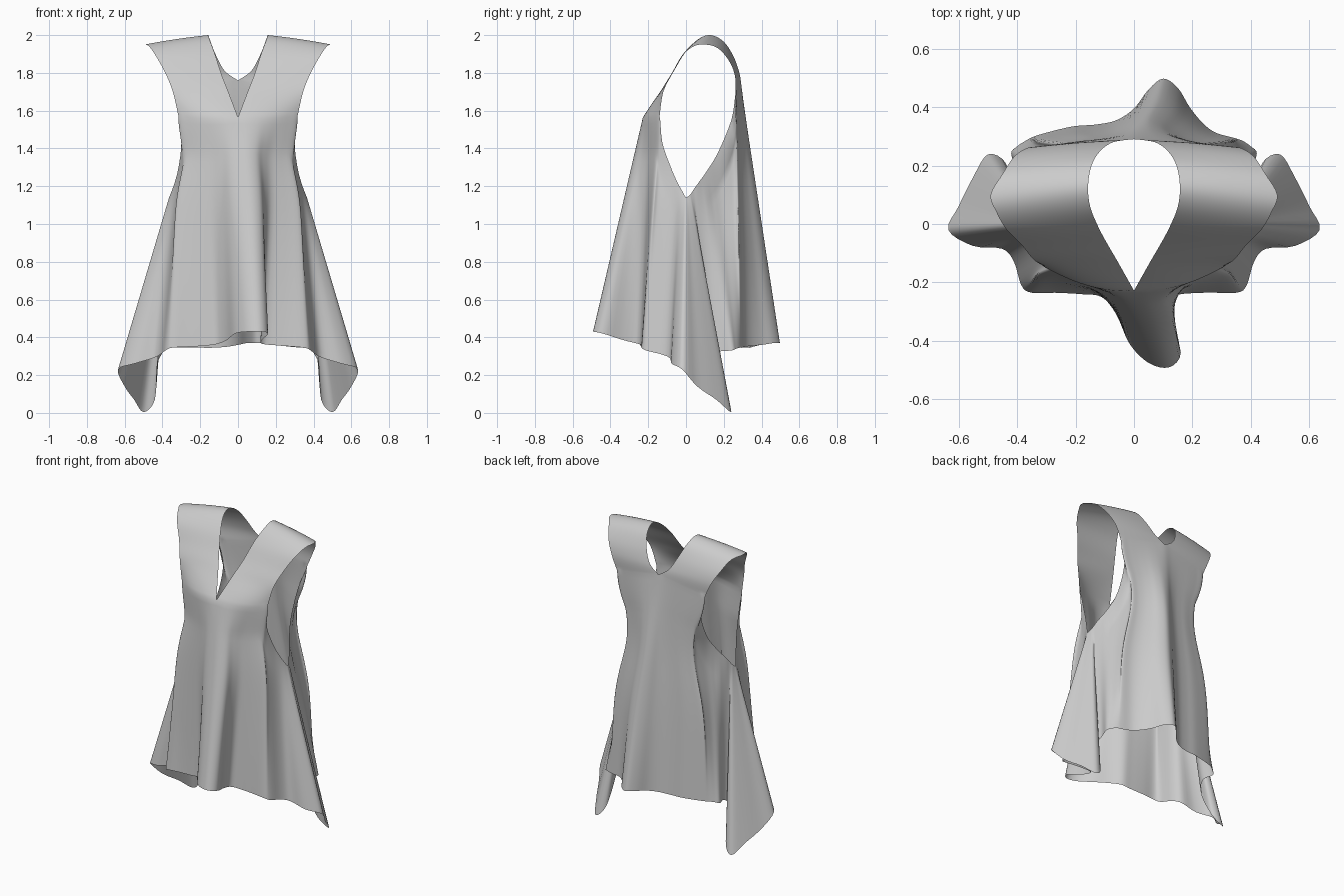
import bpy, bmesh, math
from mathutils import Vector as V

if "Cube" in bpy.data.objects:
    bpy.data.objects.remove(bpy.data.objects["Cube"])

N = 4        # samples between control columns
ROWS = 36    # rows from yoke to hem


def spline(p, i, t, closed):
    """Point on a smooth curve through p, after control i."""
    k = len(p)
    a, b, c, d = [p[(i + o) % k] if closed else p[min(max(i + o, 0), k - 1)]
                  for o in (-1, 0, 1, 2)]
    return 0.5 * (2 * b + (c - a) * t + (2 * a - 5 * b + 4 * c - d) * t * t
                  + (3 * b - a - 3 * c + d) * t ** 3)


def sample(pts, n, closed):
    segs = len(pts) if closed else len(pts) - 1
    out = [spline(pts, i, j / n, closed) for i in range(segs) for j in range(n)]
    return out if closed else out + [pts[-1]]


def vecs(rows):
    return [V(r) for r in rows]


def flip(v):
    return V((-v.x, v.y, v.z))


def clamp(v):
    return min(max(v, 0), 1)


# Neck edge and armhole edge, from the front over the shoulder to the back
neck = vecs([(0, -.228, 1.565), (.055, -.13, 1.71), (.09, -.07, 1.80), (.122, -.01, 1.90),
             (.15, .06, 1.975), (.157, .13, 2.0), (.145, .2, 1.965), (.115, .25, 1.89),
             (.07, .28, 1.81), (0, .29, 1.76)])
arm = vecs([(.315, -.14, 1.57), (.345, -.12, 1.70), (.385, -.07, 1.80), (.435, -.02, 1.89),
            (.47, .04, 1.94), (.49, .10, 1.95), (.45, .17, 1.93), (.41, .23, 1.86),
            (.365, .26, 1.78), (.325, .262, 1.69)])


def across(a, b, u):
    """Point between neck and armhole, bulged outwards a little."""
    p = a.lerp(b, u)
    d = V((0, p.y - .08, p.z - 1.65)).normalized()
    w = clamp((1.72 - p.z) / .15)
    return p + d * ((.004 + .024 * w * w * (3 - 2 * w)) * 4 * u * (1 - u))


def seam(i, k):
    p = across(neck[i], arm[i], abs(k) / 6)
    return p if k >= 0 else flip(p)


# Hem of the front, left to right, with the off-centre fold
front_hem = vecs([(-.35, -.235, .345), (-.27, -.235, .35), (-.18, -.24, .355), (-.11, -.25, .365),
                  (-.06, -.31, .385), (-.015, -.41, .42), (.05, -.475, .43), (.12, -.49, .43),
                  (.16, -.44, .42), (.125, -.33, .385), (.13, -.25, .365), (.24, -.235, .355),
                  (.35, -.235, .345)])
# Hem of the back, right to left
back_hem = vecs([(.34, .295, .345), (.28, .312, .35), (.235, .345, .355), (.19, .40, .36),
                 (.15, .465, .37), (.10, .497, .37), (.05, .46, .37), (0, .395, .36),
                 (-.06, .355, .35), (-.13, .34, .345), (-.2, .335, .345), (-.27, .32, .345),
                 (-.34, .30, .345)])
# Armhole points and the hem points below them, front to back, with the hanging tail
side_top = vecs([(.300, -.125, 1.43), (.315, -.08, 1.30), (.335, -.045, 1.22), (.355, -.015, 1.165),
                 (.365, 0, 1.14), (.362, .01, 1.145), (.36, .016, 1.15), (.358, .022, 1.155),
                 (.353, .03, 1.165), (.345, .042, 1.185), (.335, .06, 1.21), (.30, .11, 1.28),
                 (.272, .17, 1.38), (.277, .24, 1.55)])
side_hem = vecs([(.385, -.21, .33), (.41, -.13, .31), (.45, -.085, .29), (.55, -.075, .26),
                 (.635, -.02, .23), (.60, .06, .14), (.55, .16, .07), (.50, .238, .004),
                 (.44, .21, .07), (.43, .12, .25), (.40, .17, .32), (.42, .24, .33),
                 (.40, .265, .34), (.37, .285, .345)])

top = ([seam(0, k) for k in range(-6, 7)] + side_top
       + [seam(-1, k) for k in range(6, -7, -1)] + [flip(v) for v in reversed(side_top)])
hem = front_hem + side_hem + back_hem + [flip(v) for v in reversed(side_hem)]

bm = bmesh.new()
T, H = sample(top, N, True), sample(hem, N, True)
M = len(T)


def cloth(j, t):
    """Straight fall from upper edge to hem, drawn in at the waist."""
    p = T[j].lerp(H[j], t)
    back = T[j].y > .1
    depth, mid, width = (.26, 1.32, .3) if back else (.17, 1.40, .2)
    w = clamp((T[j].z - 1.2) / .48) * clamp(6 * t)
    p.x *= 1 - depth * w * math.exp(-((p.z - mid) / width) ** 2)
    return p


# Body
body = [[bm.verts.new(cloth(j, r / ROWS)) for j in range(M)] for r in range(ROWS + 1)]
for r in range(ROWS):
    for j in range(M):
        k = (j + 1) % M
        bm.faces.new((body[r][j], body[r][k], body[r + 1][k], body[r + 1][j]))

# Yoke: two straps over the shoulders sharing the body's upper edge
fc = 6 * N
bc = (13 + len(side_top) + 6) * N
ns, as_ = sample(neck, 5, False), sample(arm, 5, False)
U = 6 * N
for s in (1, -1):
    grid = [[body[0][fc + s * j] for j in range(U + 1)]]
    for a, b in zip(ns[1:-1], as_[1:-1]):
        row = []
        for j in range(U + 1):
            p = across(a, b, j / U)
            row.append(bm.verts.new((s * p.x, p.y, p.z)))
        grid.append(row)
    grid.append([body[0][bc - s * j] for j in range(U + 1)])
    for g, h in zip(grid, grid[1:]):
        for j in range(U):
            bm.faces.new((g[j], g[j + 1], h[j + 1], h[j]))

bmesh.ops.recalc_face_normals(bm, faces=bm.faces)
mesh = bpy.data.meshes.new("draped_tunic")
bm.to_mesh(mesh)
bm.free()
tunic = bpy.data.objects.new("draped_tunic", mesh)
bpy.context.collection.objects.link(tunic)
mesh.polygons.foreach_set("use_smooth", [True] * len(mesh.polygons))
mesh.update()
